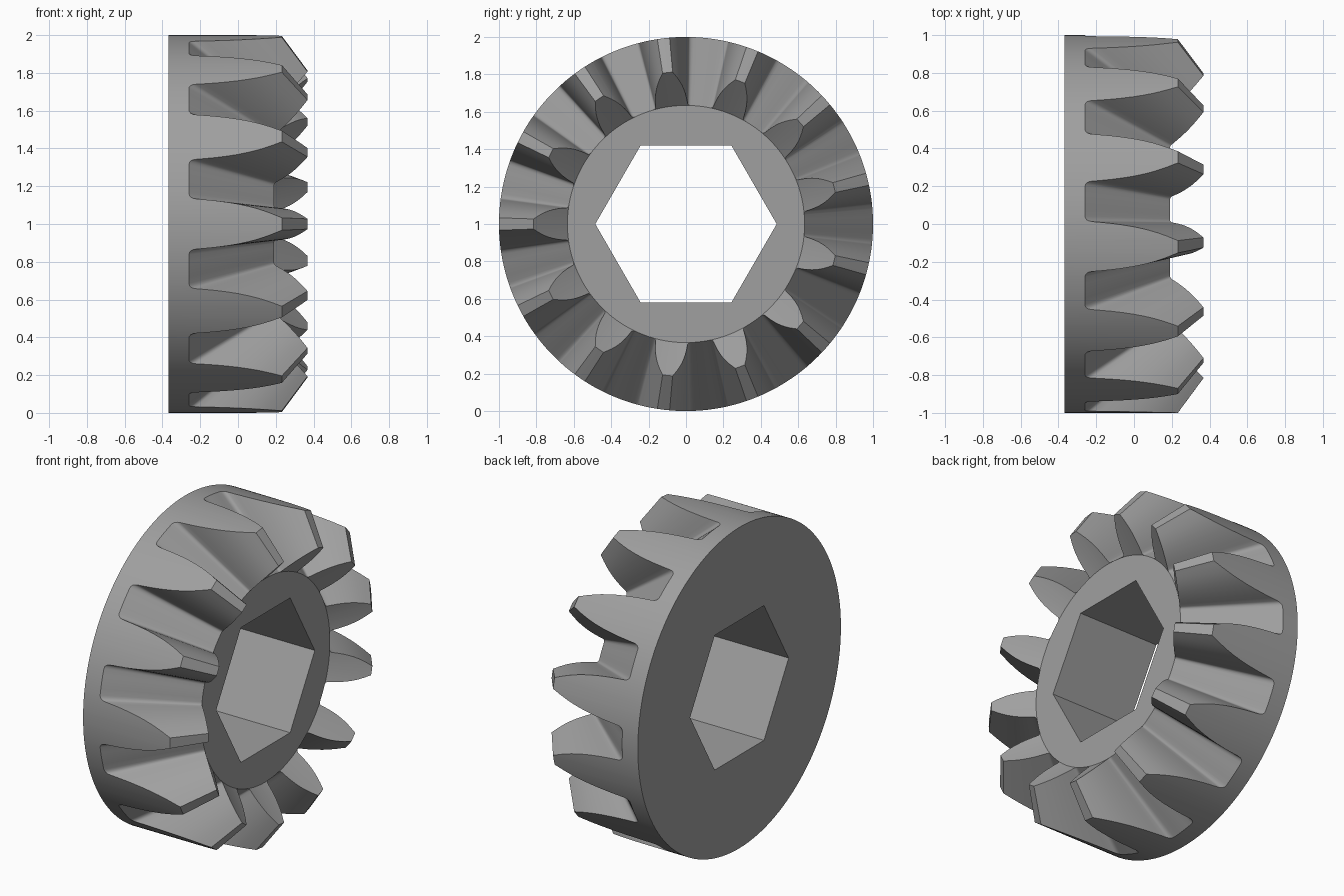
import bpy, bmesh, math

if "Cube" in bpy.data.objects:
    bpy.data.objects.remove(bpy.data.objects["Cube"])

TEETH = 13
PITCH = 2 * math.pi / TEETH
BACK, FRONT = -0.368, 0.368      # extent along the x axis
APEX = 0.97                      # every tooth line converges here on the axis
ROOT, HUB = -0.26, 0.19          # gap floor at the rim, flat hub face
HUB_R = (APEX - HUB) / (APEX - ROOT)
TIP = 0.232
TIP_R = (APEX - FRONT) / (APEX - TIP)
HEX_APOTHEM = 0.42

# Half tooth outline on the rim: angle from tooth centre, x position
FLANK = [(0.0, TIP), (0.033, TIP), (0.043, 0.207), (0.056, 0.176), (0.070, 0.137),
         (0.082, 0.10), (0.094, 0.055), (0.106, 0.0), (0.116, -0.06),
         (0.124, -0.12), (0.130, -0.18), (0.134, -0.225), (0.137, -0.239),
         (0.143, -0.25), (0.152, -0.257), (0.163, ROOT), (0.20, ROOT), (PITCH / 2, ROOT)]


def rim_height(offset):
    """Height of the tooth outline at an angle from the tooth centre."""
    offset = abs(offset)
    for (a0, x0), (a1, x1) in zip(FLANK, FLANK[1:]):
        if offset <= a1 + 1e-9:
            return x0 + (x1 - x0) * (offset - a0) / (a1 - a0)
    return ROOT


def hex_radius(angle):
    """Bore radius, with hexagon corners on the +y and -y sides."""
    a = angle % (math.pi / 3) - math.pi / 6
    return HEX_APOTHEM / math.cos(a)


def section(angle):
    """Closed (x, radius) section through the gear at one angle."""
    offset = (angle - math.pi + PITCH / 2) % PITCH - PITCH / 2
    top = rim_height(offset)
    # where the line to the apex meets the conical inner end of the teeth
    slope = (FRONT - HUB) / (TIP_R - HUB_R)
    s = (APEX - HUB + slope * HUB_R) / (APEX - top + slope)
    bore = hex_radius(angle)
    return [(BACK, bore), (BACK, 1.0), (top, 1.0),
            (APEX - (APEX - top) * s, s), (HUB, HUB_R), (HUB, bore)]


# Sample angles: every outline point of each tooth plus the bore corners
angles = set()
for i in range(TEETH):
    centre = math.pi + i * PITCH
    for a, _ in FLANK:
        for side in (-1, 1):
            angles.add(round((centre + side * a) % (2 * math.pi), 6))
angles |= {round(k * math.pi / 3, 6) for k in range(6)}
angles = sorted(angles)

# Gear body: neighbouring sections joined by strips
bm = bmesh.new()
rings = [[bm.verts.new((x, r * math.cos(a), 1 + r * math.sin(a))) for x, r in section(a)]
         for a in angles]
for ring, nxt in zip(rings, rings[1:] + rings[:1]):
    for j in range(6):
        k = (j + 1) % 6
        bm.faces.new((ring[j], ring[k], nxt[k], nxt[j]))
bmesh.ops.remove_doubles(bm, verts=bm.verts, dist=2e-5)
bmesh.ops.recalc_face_normals(bm, faces=bm.faces)

mesh = bpy.data.meshes.new("bevel_gear")
bm.to_mesh(mesh)
bm.free()
gear = bpy.data.objects.new("bevel_gear", mesh)
bpy.context.collection.objects.link(gear)

steel = bpy.data.materials.new("steel_grey")
steel.diffuse_color = (0.35, 0.35, 0.35, 1)
steel.use_nodes = True
steel.node_tree.nodes["Principled BSDF"].inputs["Base Color"].default_value = steel.diffuse_color
mesh.materials.append(steel)

# Smooth cylinder and fillets, sharp tooth edges
bpy.context.view_layer.objects.active = gear
gear.select_set(True)
bpy.ops.object.shade_smooth_by_angle(angle=math.radians(28))
